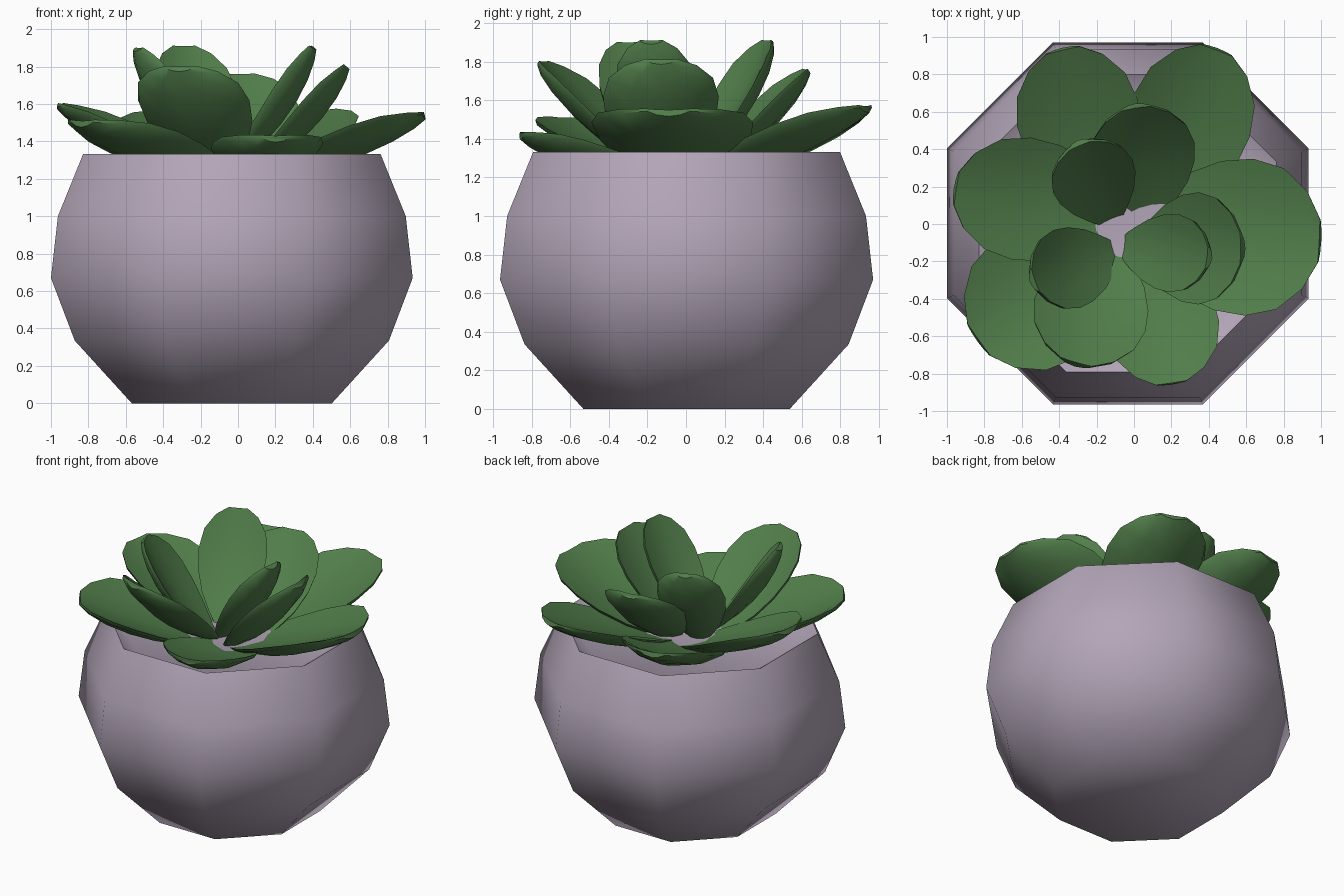
import bpy, bmesh, math
from mathutils import Vector

if "Cube" in bpy.data.objects:
    bpy.data.objects.remove(bpy.data.objects["Cube"])


def material(name, rgb):
    m = bpy.data.materials.new(name)
    m.diffuse_color = (*rgb, 1)
    m.use_nodes = True
    m.node_tree.nodes["Principled BSDF"].inputs["Base Color"].default_value = m.diffuse_color
    return m


LILAC = material("lilac_grey", (0.45, 0.38, 0.48))
GREEN = material("leaf_green", (0.084, 0.21, 0.07))


def loft(name, rings, mat, angle):
    """Closed solid through a series of equal-sized rings."""
    bm = bmesh.new()
    vs = [[bm.verts.new(p) for p in r] for r in rings]
    n = len(rings[0])
    for a, b in zip(vs, vs[1:]):
        for i in range(n):
            j = (i + 1) % n
            bm.faces.new((a[i], a[j], b[j], b[i]))
    bm.faces.new(vs[0][::-1])
    bm.faces.new(vs[-1])
    bmesh.ops.recalc_face_normals(bm, faces=bm.faces)
    me = bpy.data.meshes.new(name)
    bm.to_mesh(me)
    bm.free()
    me.materials.append(mat)
    ob = bpy.data.objects.new(name, me)
    bpy.context.collection.objects.link(ob)
    bpy.ops.object.select_all(action='DESELECT')
    ob.select_set(True)
    bpy.context.view_layer.objects.active = ob
    bpy.ops.object.shade_smooth_by_angle(angle=math.radians(angle))
    return ob


# Pot: eight-sided bowl (flat-side radius, height), closed by a shallow dish
def octagon(r, z):
    R = r / math.cos(math.pi / 8)
    return [(-0.033 + R * math.cos(math.pi / 8 + k * math.pi / 4),
             0.003 + R * math.sin(math.pi / 8 + k * math.pi / 4), z) for k in range(8)]


POT = [(0.535, 0), (0.84, 0.335), (0.967, 0.67), (0.93, 1.0), (0.795, 1.333),
       (0.70, 1.27)]
loft("pot", [octagon(r, z) for r, z in POT], LILAC, 52)

# Leaf: cupped spoon shape, thicker on the midrib than at the edge
OUTLINE = [(0, .28), (.1, .50), (.26, .77), (.45, .95), (.63, 1),
           (.8, .90), (.93, .62), (1, .28)]
COLS = (-1, -.55, 0, .55, 1)


def leaf(name, tip, half, base):
    b, t = Vector(base), Vector(tip)
    axis = t - b
    side = Vector((0, 0, 1)).cross(axis).normalized()
    up = axis.normalized().cross(side)
    rings = []
    for f, w in OUTLINE:
        mid = b + axis * f - up * 0.035 * math.sin(math.pi * f)
        thick = 0.02 + 0.055 * w
        top = [mid + side * (half * w * s) + up * (0.22 * half * w * w * s * s) for s in COLS]
        low = [p - up * thick * (1 - 0.6 * s * s) - side * (half * w * s * 0.05)
               for p, s in zip(top, COLS)]
        rings.append(top + low[::-1])
    loft(name, rings, GREEN, 38)


# tip position, half width, base position
LEAVES = {
    "back_left_outer_leaf": ((-0.38, 0.93, 1.56), 0.33, (-0.18, 0.06, 1.22)),
    "back_right_outer_leaf": ((0.44, 0.93, 1.57), 0.33, (0.10, 0.02, 1.22)),
    "left_outer_leaf": ((-0.95, 0.19, 1.60), 0.33, (-0.05, 0.05, 1.22)),
    "front_left_outer_leaf": ((-0.83, -0.62, 1.51), 0.38, (-0.08, -0.08, 1.22)),
    "front_right_outer_leaf": ((0.20, -0.85, 1.43), 0.30, (0.09, -0.10, 1.24)),
    "right_outer_leaf": ((0.99, -0.09, 1.55), 0.42, (0.03, -0.04, 1.22)),
    "front_middle_leaf": ((-0.31, -0.74, 1.80), 0.31, (-0.13, -0.12, 1.24)),
    "right_middle_leaf": ((0.57, -0.13, 1.81), 0.30, (0.03, -0.13, 1.23)),
    "back_middle_leaf": ((0.01, 0.62, 1.76), 0.28, (0.10, 0.06, 1.24)),
    "right_inner_leaf": ((0.39, -0.18, 1.91), 0.21, (-0.06, -0.12, 1.26)),
    "back_inner_leaf": ((-0.29, 0.42, 1.91), 0.23, (-0.12, 0.02, 1.26)),
    "left_inner_leaf": ((-0.53, -0.30, 1.90), 0.22, (-0.10, -0.15, 1.26)),
}
for name, (tip, half, base) in LEAVES.items():
    leaf(name, tip, half, base)
